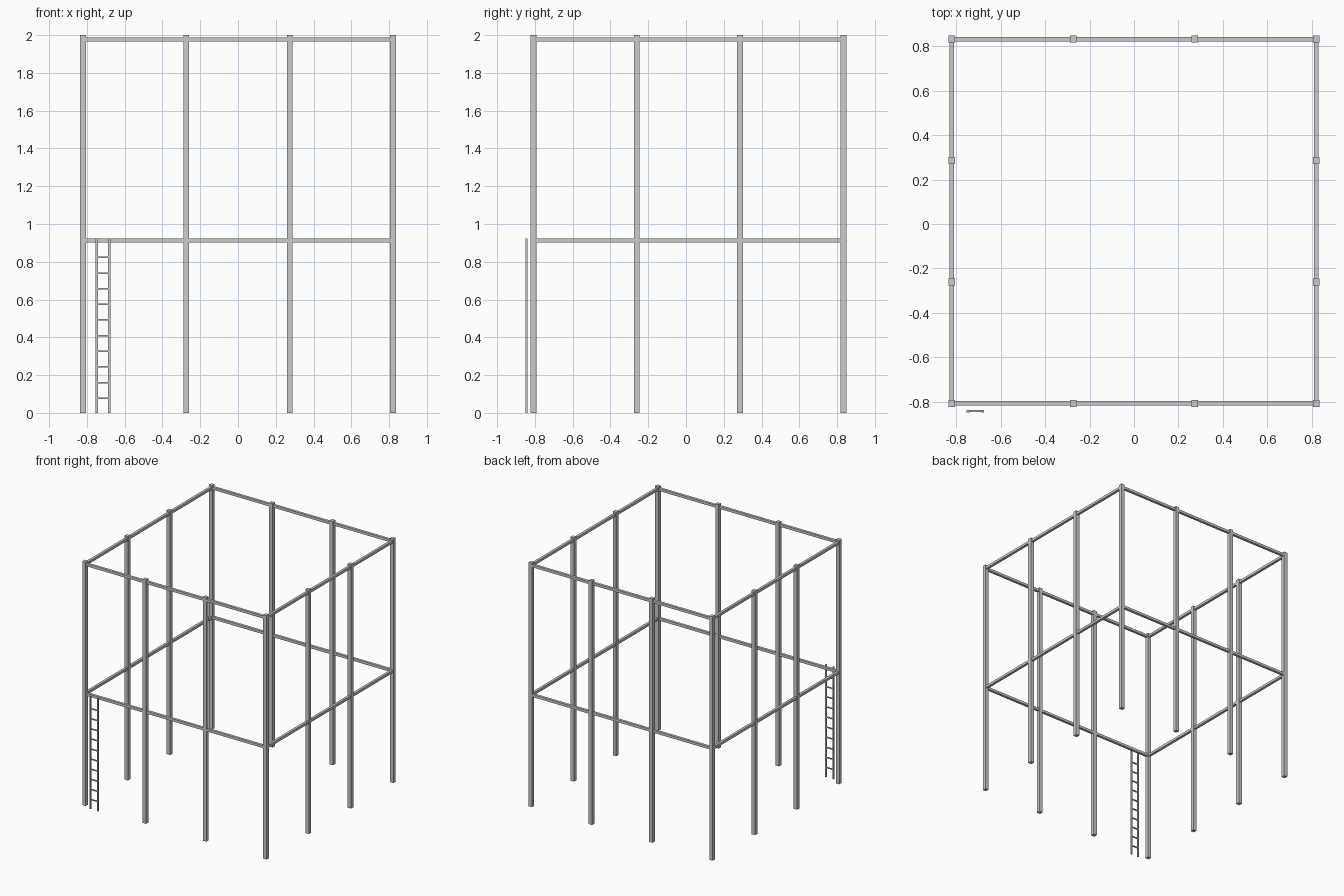
import bpy

if "Cube" in bpy.data.objects:
    bpy.data.objects.remove(bpy.data.objects["Cube"])

X = 0.821                # post centre half-span in x
Y0, Y1 = -0.808, 0.833   # post centre lines, front and back


def box(name, lo, hi):
    bpy.ops.mesh.primitive_cube_add(size=1, location=[(a + b) / 2 for a, b in zip(lo, hi)])
    o = bpy.context.object
    o.name = name
    o.scale = [b - a for a, b in zip(lo, hi)]
    bpy.ops.object.transform_apply(location=False, rotation=False, scale=True)
    return o


# Posts around the perimeter of a 4 x 4 layout
r = 0.0155
for i in range(4):
    for j in range(4):
        if i in (0, 3) or j in (0, 3):
            x = -X + 2 * X * i / 3
            y = Y0 + (Y1 - Y0) * j / 3
            box(f"post_{i}_{j}", (x - r, y - r, 0), (x + r, y + r, 2))

# Two rings of horizontal rails
b = 0.0105
for level, z in (("lower", 0.913), ("upper", 1.976)):
    for side, y in (("front", Y0), ("back", Y1)):
        box(f"{level}_{side}_rail", (-X, y - b, z - b), (X, y + b, z + b))
    for side, x in (("left", -X), ("right", X)):
        box(f"{level}_{side}_rail", (x - b, Y0, z - b), (x + b, Y1, z + b))

# Ladder in front of the left bay
for side, x in (("left", -0.748), ("right", -0.681)):
    box(f"ladder_{side}_stile", (x - 0.006, -0.849, 0), (x + 0.006, -0.838, 0.922))
for k in range(10):
    z = 0.078 + 0.0828 * k
    box(f"ladder_rung_{k + 1}", (-0.745, -0.848, z - 0.004), (-0.684, -0.839, z + 0.004))
